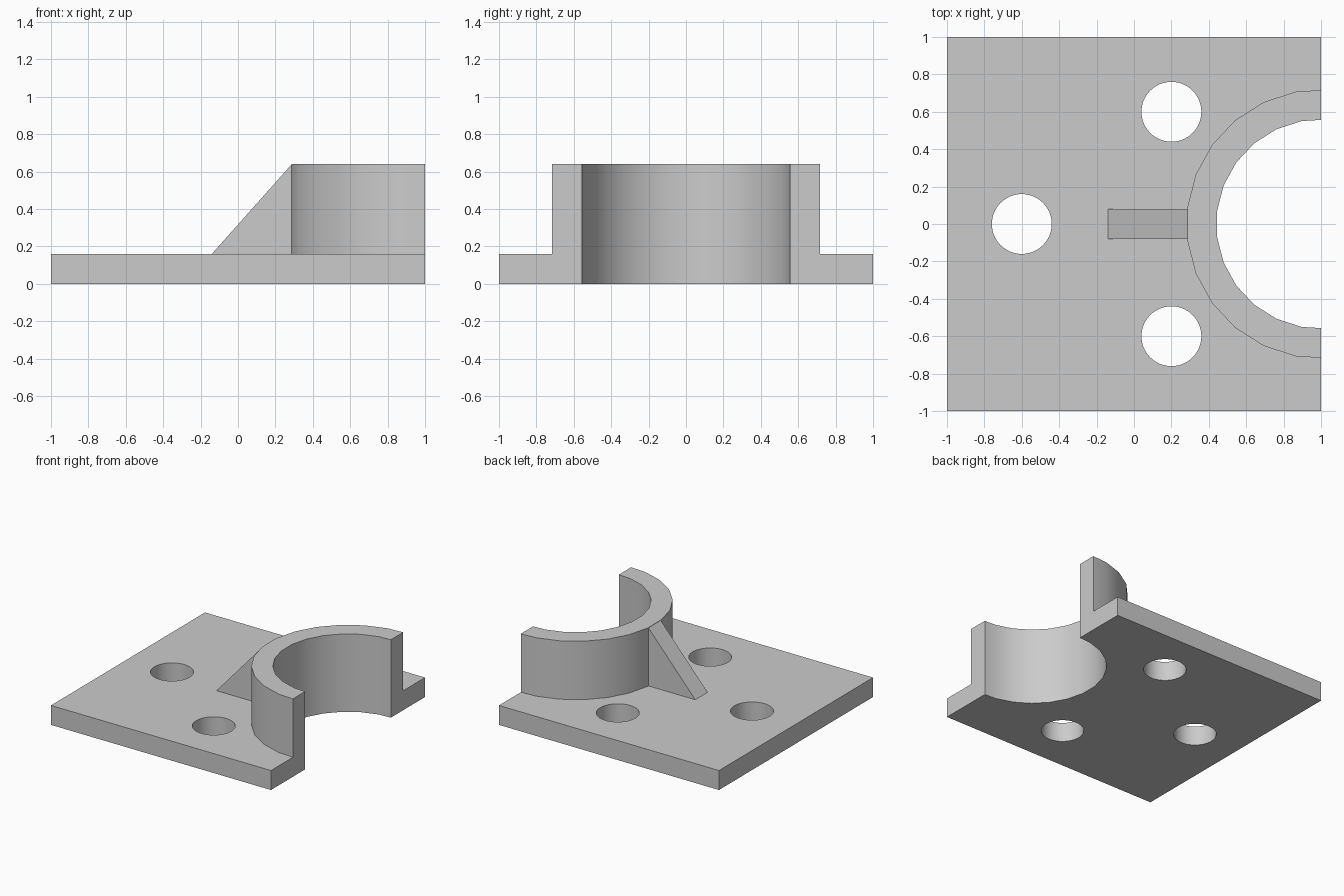
import bpy, bmesh
from math import cos, sin, pi, radians
from mathutils import Vector

default = bpy.data.objects.get("Cube")
if default:
    bpy.data.objects.remove(default, do_unlink=True)

grey = bpy.data.materials.new("plain grey")
grey.use_nodes = True
colour = (0.6, 0.6, 0.6, 1)
grey.diffuse_color = colour
grey.node_tree.nodes["Principled BSDF"].inputs["Base Color"].default_value = colour

BASE_TOP, BOSS_TOP = 0.16, 0.64


def prism(name, outline, offset):
    """Extrude a closed outline of 3D points along an offset."""
    bm = bmesh.new()
    face = bm.faces.new([bm.verts.new(p) for p in outline])
    new = bmesh.ops.extrude_face_region(bm, geom=[face])["geom"]
    verts = [v for v in new if isinstance(v, bmesh.types.BMVert)]
    bmesh.ops.translate(bm, verts=verts, vec=Vector(offset))
    bmesh.ops.recalc_face_normals(bm, faces=bm.faces)
    mesh = bpy.data.meshes.new(name)
    bm.to_mesh(mesh)
    bm.free()
    mesh.materials.append(grey)
    obj = bpy.data.objects.new(name, mesh)
    bpy.context.collection.objects.link(obj)
    return obj


def box(name, x0, x1, y, z0, z1):
    corners = [(x0, -y, z0), (x1, -y, z0), (x1, y, z0), (x0, y, z0)]
    return prism(name, corners, (0, 0, z1 - z0))


def cylinder(name, x, y, r, sides, z0, z1):
    angles = [2 * pi * i / sides for i in range(sides)]
    ring = [(x + r * cos(a), y + r * sin(a), z0) for a in angles]
    return prism(name, ring, (0, 0, z1 - z0))


def combine(target, tool, operation):
    """Apply a boolean and discard the tool object."""
    tool.hide_render = True
    mod = target.modifiers.new(operation, "BOOLEAN")
    mod.operation, mod.solver, mod.object = operation, "EXACT", tool
    bpy.context.view_layer.objects.active = target
    bpy.ops.object.modifier_apply(modifier=mod.name)
    bpy.data.objects.remove(tool, do_unlink=True)


# Square base, left long so the open side is trimmed flush with the boss
bracket = box("flanged_half_bracket", -1, 1.9, 1, 0, BASE_TOP)

# Round boss and its sloping rib
combine(bracket, cylinder("boss", 1, 0, 0.72, 25, 0.08, BOSS_TOP), "UNION")
rib = [(-0.14, BASE_TOP), (0.287, 0.639), (0.4, 0.5), (0.4, 0.08), (-0.14, 0.08)]
combine(bracket, prism("rib", [(x, -0.08, z) for x, z in rib], (0, 0.16, 0)), "UNION")

# Bore and bolt holes
combine(bracket, cylinder("bore", 1, 0, 0.56, 25, -0.2, 1), "DIFFERENCE")
for x, y in [(-0.6, 0), (0.2, 0.6), (0.2, -0.6)]:
    combine(bracket, cylinder("bolt_hole", x, y, 0.16, 64, -0.2, 0.4), "DIFFERENCE")

# Flat open side
combine(bracket, box("trim", 1, 2.2, 1.2, -0.2, 1), "DIFFERENCE")

bpy.ops.object.select_all(action="DESELECT")
bracket.select_set(True)
bpy.context.view_layer.objects.active = bracket
bpy.ops.object.shade_smooth_by_angle(angle=radians(30))
